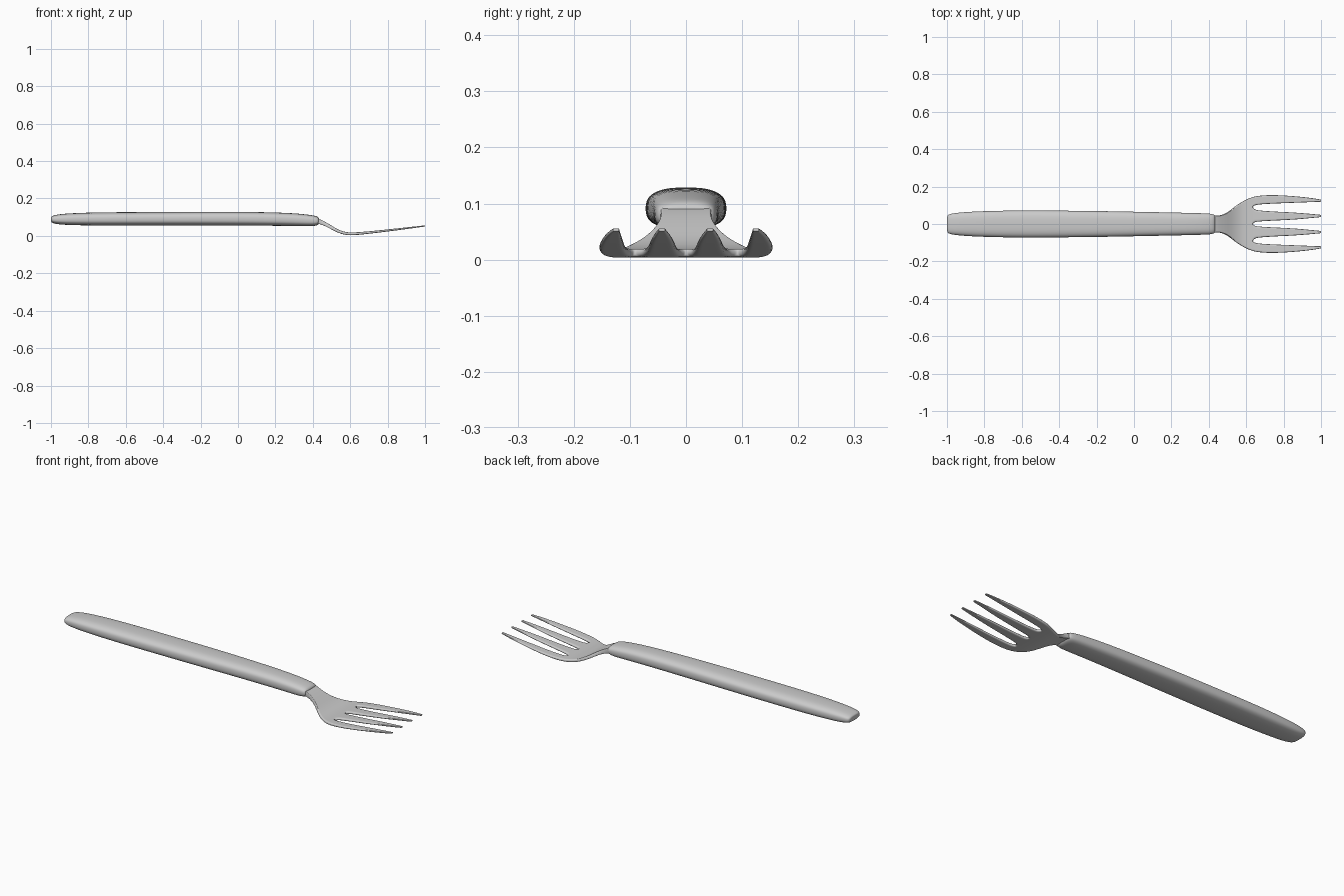
import bpy, bmesh, math

if "Cube" in bpy.data.objects:
    bpy.data.objects.remove(bpy.data.objects["Cube"])


def interp(table, x):
    # smooth cubic interpolation through (x, value) points
    n = len(table)
    x = min(max(x, table[0][0]), table[-1][0])
    i = max(k for k in range(n - 1) if table[k][0] <= x)

    def slope(k):
        a, b = table[max(k - 1, 0)], table[min(k + 1, n - 1)]
        return (b[1] - a[1]) / (b[0] - a[0])
    (x0, y0), (x1, y1) = table[i], table[i + 1]
    h = x1 - x0
    t = (x - x0) / h
    return ((2*t**3 - 3*t*t + 1) * y0 + (t**3 - 2*t*t + t) * h * slope(i)
            + (3*t*t - 2*t**3) * y1 + (t**3 - t*t) * h * slope(i + 1))


def finish(bm, name, levels):
    bmesh.ops.recalc_face_normals(bm, faces=bm.faces[:])
    for f in bm.faces:
        f.smooth = True
    me = bpy.data.meshes.new(name)
    bm.to_mesh(me)
    bm.free()
    ob = bpy.data.objects.new(name, me)
    bpy.context.collection.objects.link(ob)
    sub = ob.modifiers.new("smooth", 'SUBSURF')
    sub.levels = sub.render_levels = levels


# Handle: rounded-rectangle sections (x, half width, bottom z, top z)
sections = [(-1.0, .030, .080, .098), (-.998, .046, .073, .104), (-.985, .054, .066, .110),
            (-.95, .060, .060, .117), (-.88, .066, .057, .122), (-.75, .071, .055, .126),
            (-.6, .073, .055, .127), (-.4, .072, .055, .128), (-.2, .070, .055, .129),
            (0, .066, .055, .129), (.2, .062, .054, .126), (.32, .059, .052, .120),
            (.39, .057, .051, .112), (.42, .054, .054, .106), (.432, .048, .062, .098),
            (.434, .030, .070, .090)]
bm = bmesh.new()
rings = []
N = 24
for x, w, lo, hi in sections:
    ring = []
    for k in range(N):
        a = 2 * math.pi * k / N
        c, s = math.cos(a), math.sin(a)
        y = w * math.copysign(abs(c) ** .72, c)
        z = (lo + hi) / 2 + (hi - lo) / 2 * math.copysign(abs(s) ** .72, s)
        ring.append(bm.verts.new((x, y, z)))
    rings.append(ring)
for a, b in zip(rings, rings[1:]):
    for k in range(N):
        bm.faces.new((a[k], a[(k + 1) % N], b[(k + 1) % N], b[k]))
bm.faces.new(rings[0])
bm.faces.new(rings[-1])
finish(bm, "handle", 2)

# Fork head: half outline, centre height, thickness and slot edges along x
ROOT = .635
outer = [(.41, .046), (.46, .046), (.50, .062), (.55, .101), (.60, .131), (.65, .148),
         (.72, .155), (.80, .153), (.90, .145), (.97, .136), (1.0, .130)]
height = [(.41, .083), (.44, .075), (.48, .056), (.53, .028), (.57, .014), (.61, .011),
          (.70, .018), (.80, .029), (.90, .041), (1.0, .053)]
thick = [(.41, .030), (.46, .021), (.53, .016), (.60, .015), (.75, .012), (.9, .009), (1.0, .006)]
slot_in = [(.635, .092), (.645, .079), (.67, .073), (.75, .067), (.85, .062), (.95, .054), (1.0, .049)]
slot_out = [(.635, .092), (.645, .099), (.67, .104), (.75, .109), (.85, .113), (.95, .117), (1.0, .119)]
slot_mid = [(.635, 0), (.645, .009), (.67, .013), (.75, .018), (.85, .023), (.95, .032), (1.0, .037)]


def edges(x):
    # (left, right) limits of the two tines on the +y side
    o = interp(outer, x)
    if x <= ROOT:
        s = min(.092, o * .65)
        return [(0, s), (s, o)]
    return [(interp(slot_mid, x), interp(slot_in, x)), (interp(slot_out, x), o)]


stations = [.41, .43, .45, .47, .49, .51, .53, .55, .57, .59, .61, .625, .635, .638, .645, .655,
            .67, .70, .74, .79, .84, .89, .93, .965, .99, .998, 1.0]
bm = bmesh.new()
M = 4
for side in (1, -1):
    for tine in (0, 1):
        prev = None
        for x in stations:
            a, b = edges(x)[tine]
            row = [bm.verts.new((x, side * (a + (b - a) * k / M), interp(height, x)))
                   for k in range(M + 1)]
            if prev:
                for k in range(M):
                    bm.faces.new((prev[k], prev[k + 1], row[k + 1], row[k]))
            prev = row
bmesh.ops.remove_doubles(bm, verts=bm.verts[:], dist=.0002)
bmesh.ops.recalc_face_normals(bm, faces=bm.faces[:])

# Give the sheet its tapering thickness
res = bmesh.ops.extrude_face_region(bm, geom=bm.faces[:], use_keep_orig=True)
lower = {g for g in res["geom"] if isinstance(g, bmesh.types.BMVert)}
for v in bm.verts:
    x = v.co.x
    dz = (interp(height, x + .005) - interp(height, x - .005)) / .01
    t = interp(thick, x) / 2 * (-1 if v in lower else 1)
    n = math.sqrt(1 + dz * dz)
    v.co.z += t / n
    if x < .985:
        v.co.x -= t * dz / n
finish(bm, "fork_head", 2)
